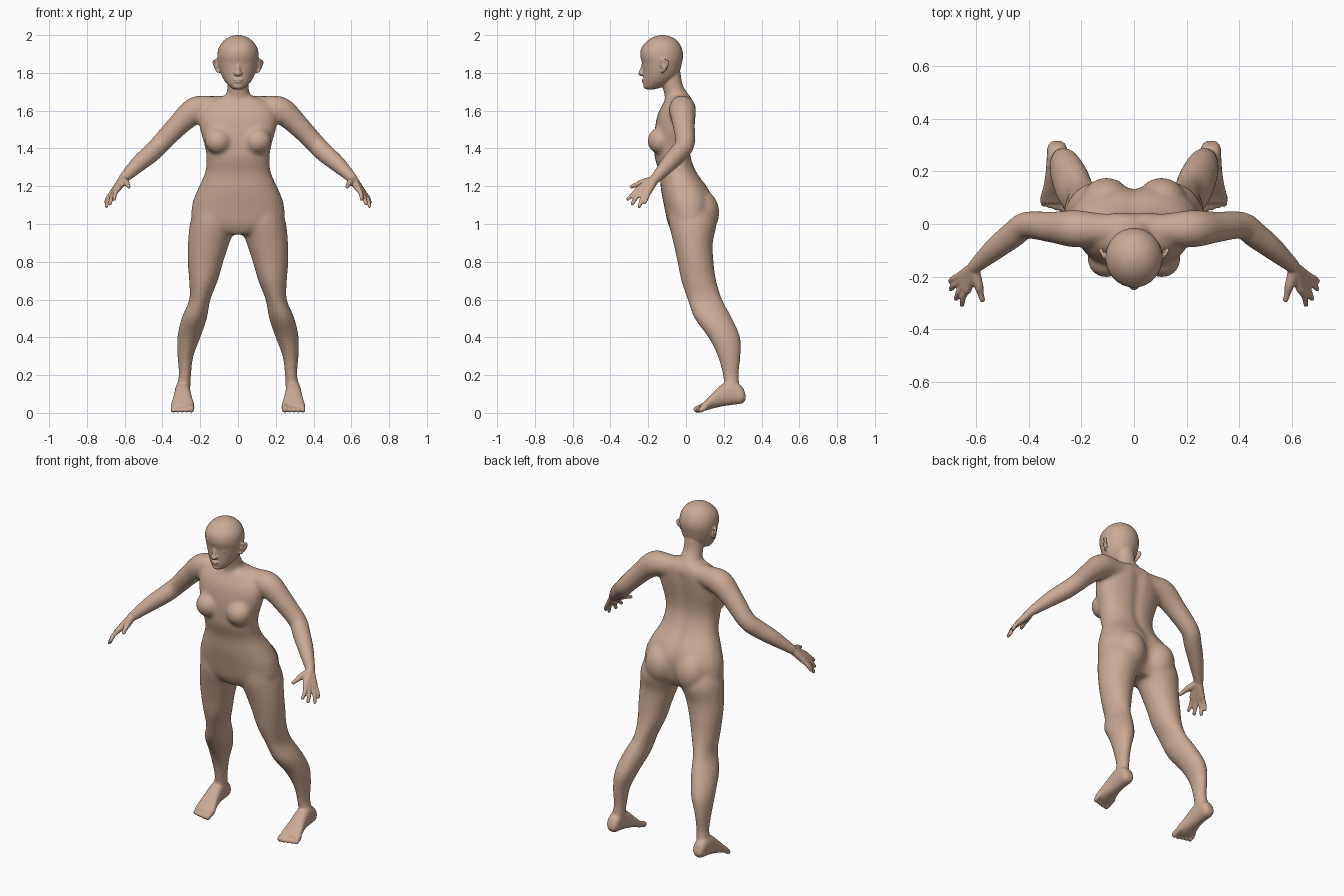
import bpy, bmesh, math
from mathutils import Vector, Matrix


def spline(rows, n=5):
    """Catmull-Rom resampling of rows of numbers."""
    rows = [Vector(r) for r in rows]
    out = []
    for i in range(len(rows) - 1):
        p0, p1 = rows[max(i - 1, 0)], rows[i]
        p2, p3 = rows[i + 1], rows[min(i + 2, len(rows) - 1)]
        for k in range(n):
            t = k / n
            out.append(0.5 * (2 * p1 + (p2 - p0) * t + (2 * p0 - 5 * p1 + 4 * p2 - p3) * t * t
                              + (3 * p1 - p0 - 3 * p2 + p3) * t ** 3))
    return out + [rows[-1]]


def loft(bm, rings):
    loops = [[bm.verts.new(p) for p in r] for r in rings]
    for a, b in zip(loops, loops[1:]):
        for i in range(len(a)):
            j = (i + 1) % len(a)
            bm.faces.new((a[i], a[j], b[j], b[i]))
    bm.faces.new(loops[0][::-1])
    bm.faces.new(loops[-1])


def ellipse(c, u, v, power=2.0, n=32):
    pts = []
    for i in range(n):
        a = 2 * math.pi * i / n
        ca, sa = math.cos(a), math.sin(a)
        pts.append(c + u * math.copysign(abs(ca) ** (2 / power), ca)
                   + v * math.copysign(abs(sa) ** (2 / power), sa))
    return pts


def slices(bm, rows, s=1, power=2.0, groove=0.0):
    """Horizontal sections: z, centre x, half width, front y, back y."""
    rings = []
    for z, x, w, f, b in spline(rows):
        ring = ellipse(Vector((s * x, (f + b) / 2, z)), Vector((w, 0, 0)),
                       Vector((0, (b - f) / 2, 0)), power)
        for p in ring:
            if p.y > (f + b) / 2:
                p.y -= groove * math.exp(-(p.x / 0.03) ** 2)
        rings.append(ring)
    loft(bm, rings)


def ball(bm, c, r, s=1, tilt=0.0):
    m = Matrix.Translation((s * c[0], c[1], c[2])) @ Matrix.Rotation(tilt, 4, 'X') @ Matrix.Diagonal((*r, 1))
    bmesh.ops.create_uvsphere(bm, u_segments=24, v_segments=14, radius=1, matrix=m)


def tube(bm, rows, s=1):
    """Round limb through x, y, z, radius rows, with rounded ends."""
    pts = spline(rows)
    rings = []
    for i, p in enumerate(pts):
        d = (pts[min(i + 1, len(pts) - 1)] - pts[max(i - 1, 0)]).to_3d().normalized()
        u = d.cross(Vector((0.3, 0.9, -0.3))).normalized()
        v = d.cross(u)
        rings.append([Vector((s * q.x, q.y, q.z)) for q in ellipse(p.to_3d(), u * p[3], v * p[3], n=20)])
    loft(bm, rings)
    for p in (rows[0], rows[-1]):
        ball(bm, p[:3], (p[3],) * 3, s)


def fuse(bm, name, voxel, smooth):
    """Merge all overlapping parts into one smooth skin."""
    bmesh.ops.recalc_face_normals(bm, faces=bm.faces)
    me = bpy.data.meshes.new(name)
    bm.to_mesh(me)
    bm.free()
    ob = bpy.data.objects.new(name, me)
    bpy.context.collection.objects.link(ob)
    rm = ob.modifiers.new("fuse", 'REMESH')
    rm.mode = 'VOXEL'
    rm.voxel_size = voxel
    sm = ob.modifiers.new("soften", 'SMOOTH')
    sm.factor = 0.5
    sm.iterations = smooth
    bpy.context.view_layer.update()
    ev = ob.evaluated_get(bpy.context.evaluated_depsgraph_get())
    res = bpy.data.meshes.new_from_object(ev)
    bpy.data.objects.remove(ob)
    return res


bm = bmesh.new()
# torso
slices(bm, [(0.945, 0, 0.10, -0.065, 0.10), (1.0, 0, 0.235, -0.095, 0.13), (1.1, 0, 0.243, -0.117, 0.145),
            (1.18, 0, 0.215, -0.132, 0.125), (1.27, 0, 0.175, -0.142, 0.062), (1.35, 0, 0.167, -0.165, 0.03),
            (1.42, 0, 0.178, -0.168, 0.025), (1.5, 0, 0.2, -0.165, 0.035), (1.58, 0, 0.205, -0.15, 0.045),
            (1.64, 0, 0.17, -0.12, 0.045), (1.675, 0, 0.09, -0.10, 0.03)], power=2.3, groove=0.012)
# neck
slices(bm, [(1.62, 0, 0.09, -0.12, 0.045), (1.66, 0, 0.073, -0.112, 0.032), (1.70, 0, 0.06, -0.118, 0.004),
            (1.74, 0, 0.056, -0.13, -0.018), (1.82, 0, 0.056, -0.15, -0.03)])
for s in (1, -1):
    # legs
    slices(bm, [(1.08, 0.14, 0.09, -0.09, 0.13), (1.0, 0.133, 0.122, -0.09, 0.16), (0.9, 0.155, 0.11, -0.067, 0.142),
                (0.8, 0.172, 0.094, -0.045, 0.146), (0.7, 0.183, 0.076, -0.025, 0.16),
                (0.6, 0.202, 0.056, 0.008, 0.192), (0.5, 0.232, 0.067, 0.045, 0.245),
                (0.4, 0.26, 0.061, 0.118, 0.287), (0.3, 0.278, 0.042, 0.167, 0.289),
                (0.2, 0.281, 0.033, 0.195, 0.28), (0.13, 0.29, 0.038, 0.2, 0.288), (0.08, 0.293, 0.036, 0.2, 0.3)], s)
    # buttocks and chest
    ball(bm, (0.105, 0.072, 1.06), (0.1, 0.105, 0.125), s)
    ball(bm, (0.105, -0.137, 1.44), (0.072, 0.067, 0.07), s)
    # shoulders and arms
    tube(bm, [(0.04, -0.02, 1.625, 0.055), (0.14, -0.02, 1.615, 0.063), (0.225, -0.018, 1.602, 0.072),
              (0.31, -0.012, 1.53, 0.06), (0.41, -0.005, 1.425, 0.052), (0.46, -0.04, 1.375, 0.051),
              (0.53, -0.095, 1.315, 0.044), (0.61, -0.165, 1.237, 0.028)], s)
soft = fuse(bm, "body_base", 0.011, 7)

bm = bmesh.new()
bm.from_mesh(soft)
# head
slices(bm, [(1.713, 0, 0.025, -0.212, -0.165), (1.73, 0, 0.047, -0.222, -0.115), (1.76, 0, 0.073, -0.225, -0.065),
            (1.80, 0, 0.092, -0.227, -0.036), (1.85, 0, 0.105, -0.232, -0.022), (1.89, 0, 0.109, -0.242, -0.015),
            (1.93, 0, 0.103, -0.237, -0.022), (1.965, 0, 0.081, -0.21, -0.042), (1.988, 0, 0.051, -0.177, -0.072),
            (2.0, 0, 0.014, -0.14, -0.11)])
# nose, lips and chin
tube(bm, [(0, -0.225, 1.85, 0.009), (0, -0.232, 1.82, 0.011), (0, -0.239, 1.797, 0.014)])
ball(bm, (0, -0.222, 1.764), (0.026, 0.014, 0.006))
ball(bm, (0, -0.22, 1.752), (0.022, 0.014, 0.007))
ball(bm, (0, -0.212, 1.73), (0.024, 0.014, 0.015))

# fingers: knuckle and tip
fingers = [((0.635, -0.25, 1.187), (0.655, -0.307, 1.132)), ((0.648, -0.24, 1.175), (0.677, -0.285, 1.107)),
           ((0.66, -0.22, 1.167), (0.697, -0.247, 1.094)), ((0.662, -0.198, 1.17), (0.699, -0.217, 1.115))]
# foot sections: y, bottom z, top z, half width
foot = [(0.316, 0.07, 0.095, 0.018), (0.295, 0.05, 0.14, 0.036), (0.24, 0.042, 0.17, 0.04), (0.19, 0.034, 0.15, 0.044),
        (0.14, 0.023, 0.105, 0.053), (0.105, 0.013, 0.069, 0.062), (0.078, 0.009, 0.044, 0.059)]
for s in (1, -1):
    ball(bm, (0.0135, -0.236, 1.797), (0.009, 0.01, 0.009), s)   # nostril
    ball(bm, (0.043, -0.206, 1.838), (0.02, 0.014, 0.009), s)    # eye
    tube(bm, [(0.018, -0.228, 1.86, 0.007), (0.043, -0.217, 1.866, 0.007), (0.07, -0.196, 1.858, 0.006)], s)  # brow
    # ear
    ball(bm, (0.111, -0.118, 1.835), (0.011, 0.014, 0.03), s, 0.25)
    tube(bm, [(0.106, -0.125, 1.806, 0.008), (0.122, -0.103, 1.835, 0.008), (0.127, -0.1, 1.86, 0.008),
              (0.115, -0.125, 1.868, 0.007)], s)
    # hand
    for k, t in fingers:
        mid = [(a + b) / 2 for a, b in zip(k, t)]
        mid[0] += 0.006
        tube(bm, [(0.61, -0.167, 1.235, 0.024), (*k, 0.0165)], s)
        tube(bm, [(*k, 0.0145), (*mid, 0.012), (*t, 0.01)], s)
    tube(bm, [(0.608, -0.18, 1.23, 0.022), (0.592, -0.235, 1.218, 0.018), (0.585, -0.262, 1.208, 0.013),
              (0.578, -0.288, 1.198, 0.011)], s)
    # foot and toes
    loft(bm, [ellipse(Vector((s * 0.293, y, (a + b) / 2)), Vector((w, 0, 0)), Vector((0, 0, (b - a) / 2)), 2.3)
              for y, a, b, w in spline(foot)])
    for i in range(5):
        r = 0.018 if i == 0 else 0.0135
        x, y = 0.249 + 0.0235 * i, 0.058 + 0.007 * max(i - 1, 0)
        tube(bm, [(x, 0.105, 0.036, r), (x, y + 0.02, 0.027, r), (x, y, r + 0.001, r)], s)
skin = fuse(bm, "body_skin", 0.0058, 3)

# finished figure
body = bpy.data.objects.new("body", skin)
bpy.context.collection.objects.link(body)
mat = bpy.data.materials.new("skin_tone")
mat.diffuse_color = (0.6, 0.4, 0.3, 1)
skin.materials.clear()
skin.materials.append(mat)
for p in skin.polygons:
    p.use_smooth = True
